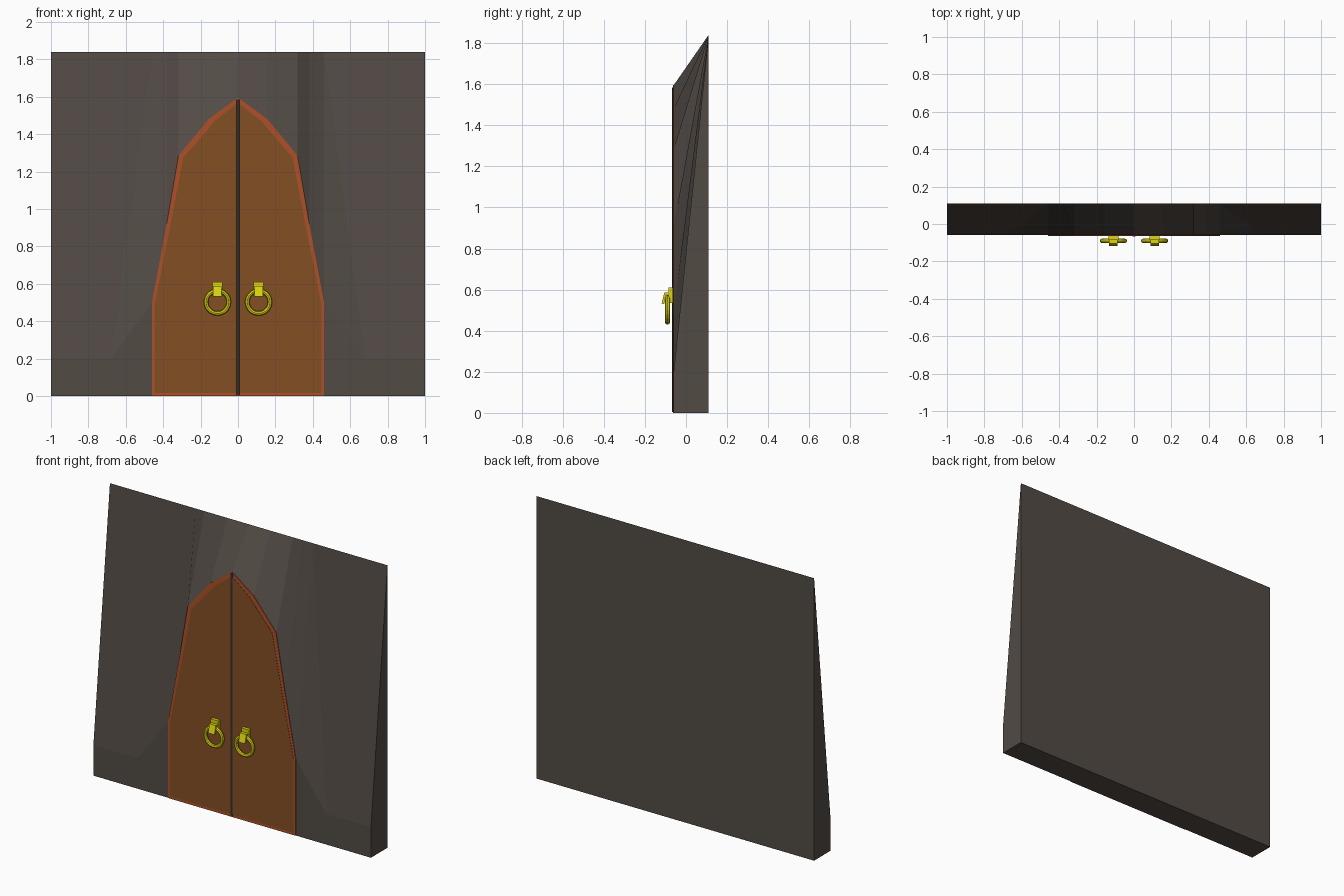
import bpy, bmesh, math
from mathutils import Matrix, Vector

if "Cube" in bpy.data.objects:
    bpy.data.objects.remove(bpy.data.objects["Cube"], do_unlink=True)


def material(name, r, g, b):
    m = bpy.data.materials.new(name)
    m.use_nodes = True
    m.diffuse_color = (r, g, b, 1)
    m.node_tree.nodes["Principled BSDF"].inputs["Base Color"].default_value = (r, g, b, 1)
    return m


STONE = material("dark stone", 0.085, 0.07, 0.06)
WOOD = material("brown wood", 0.23, 0.078, 0.017)
TRIM = material("red brown trim", 0.43, 0.08, 0.022)
IRON = material("dark iron", 0.03, 0.029, 0.027)
GOLD = material("yellow metal", 0.72, 0.66, 0.006)

FRONT, BACK, TOP = -0.06, 0.11, 1.84
# Right half of the pointed arch, from the floor to the tip
ARCH = [(0.46, 0), (0.46, 0.5), (0.383, 0.91), (0.318, 1.285), (0.155, 1.482), (0, 1.595)]


def finish(name, bm, mat):
    bmesh.ops.recalc_face_normals(bm, faces=bm.faces)
    me = bpy.data.meshes.new(name)
    bm.to_mesh(me)
    bm.free()
    me.materials.append(mat)
    ob = bpy.data.objects.new(name, me)
    bpy.context.collection.objects.link(ob)
    return ob


def plate(name, outline, y0, y1, mat):
    """Extrude an x-z outline from y0 to y1."""
    bm = bmesh.new()
    face = bm.faces.new([bm.verts.new((x, y0, z)) for x, z in outline])
    ext = bmesh.ops.extrude_face_region(bm, geom=[face])["geom"]
    verts = [v for v in ext if isinstance(v, bmesh.types.BMVert)]
    bmesh.ops.translate(bm, verts=verts, vec=(0, y1 - y0, 0))
    return finish(name, bm, mat)


def box(name, centre, size, mat, tilt=0):
    bm = bmesh.new()
    mx = Matrix.Translation(centre) @ Matrix.Rotation(tilt, 4, "X") @ Matrix.Diagonal((*size, 1))
    bmesh.ops.create_cube(bm, size=1, matrix=mx)
    return finish(name, bm, mat)


# Wall: flat around the arch, then leaning back in facets to the top edge
half = [(1, 0.2), (0.68, 0.2)] + ARCH[1:]
ridge = half + [(-x, z) for x, z in half[-2::-1]]
bm = bmesh.new()
low = [bm.verts.new((x, FRONT, z)) for x, z in ridge]
high = [bm.verts.new((math.copysign(0.46, x) if abs(x) == 0.68 else x, BACK, TOP)) for x, z in ridge]
base = [bm.verts.new(p) for p in ((-1, FRONT, 0), (1, FRONT, 0), (1, BACK, 0), (-1, BACK, 0))]
bm.faces.new(low + base[:2])
for i in range(len(low) - 1):
    bm.faces.new((low[i], low[i + 1], high[i + 1], high[i]))
bm.faces.new(high + [base[3], base[2]])
bm.faces.new(base)
bm.faces.new((base[1], base[2], high[0], low[0]))
bm.faces.new((base[0], base[3], high[-1], low[-1]))
bmesh.ops.remove_doubles(bm, verts=bm.verts, dist=0.0001)
finish("wall", bm, STONE)

# Door trim: the whole arch as a thin plate
plate("door_trim", ARCH + [(-x, z) for x, z in ARCH[-2::-1]], FRONT + 0.01, -0.0635, TRIM)

# Door leaves, inset from the trim
LEAF = [(0, 0.016), (0.446, 0.016), (0.446, 0.49), (0.362, 0.91), (0.292, 1.275), (0.122, 1.472), (0, 1.568)]
for side, word in ((1, "left"), (-1, "right")):
    plate(word + "_door_leaf", [(side * x, z) for x, z in LEAF], FRONT + 0.01, -0.065, WOOD)

# Iron bar along the meeting edge
bm = bmesh.new()
bmesh.ops.create_cone(bm, cap_ends=True, segments=12, radius1=0.012, radius2=0.012, depth=1.58,
                      matrix=Matrix.Translation((0, -0.056, 0.795)))
finish("centre_bar", bm, IRON)


def ring(name, centre, major, minor, steps=20, sides=8):
    bm = bmesh.new()
    loops = []
    for i in range(steps):
        a = math.tau * i / steps
        out = Vector((math.cos(a), 0, math.sin(a)))
        loops.append([bm.verts.new(Vector(centre) + out * (major + minor * math.cos(b))
                                   + Vector((0, minor * math.sin(b), 0)))
                      for b in (math.tau * j / sides for j in range(sides))])
    for i in range(steps):
        p, q = loops[i], loops[(i + 1) % steps]
        for j in range(sides):
            k = (j + 1) % sides
            bm.faces.new((p[j], p[k], q[k], q[j]))
    return finish(name, bm, GOLD)


# Ring handles hanging from strap brackets
for side, word in ((1, "left"), (-1, "right")):
    x = side * 0.11
    ring(word + "_handle_ring", (x, -0.09, 0.502), 0.061, 0.012)
    box(word + "_handle_plate", (x, -0.075, 0.573), (0.054, 0.02, 0.075), GOLD)
    box(word + "_handle_strap", (x, -0.106, 0.558), (0.046, 0.012, 0.056), GOLD, math.radians(-14))
    box(word + "_handle_loop", (x, -0.09, 0.582), (0.046, 0.03, 0.01), GOLD)
